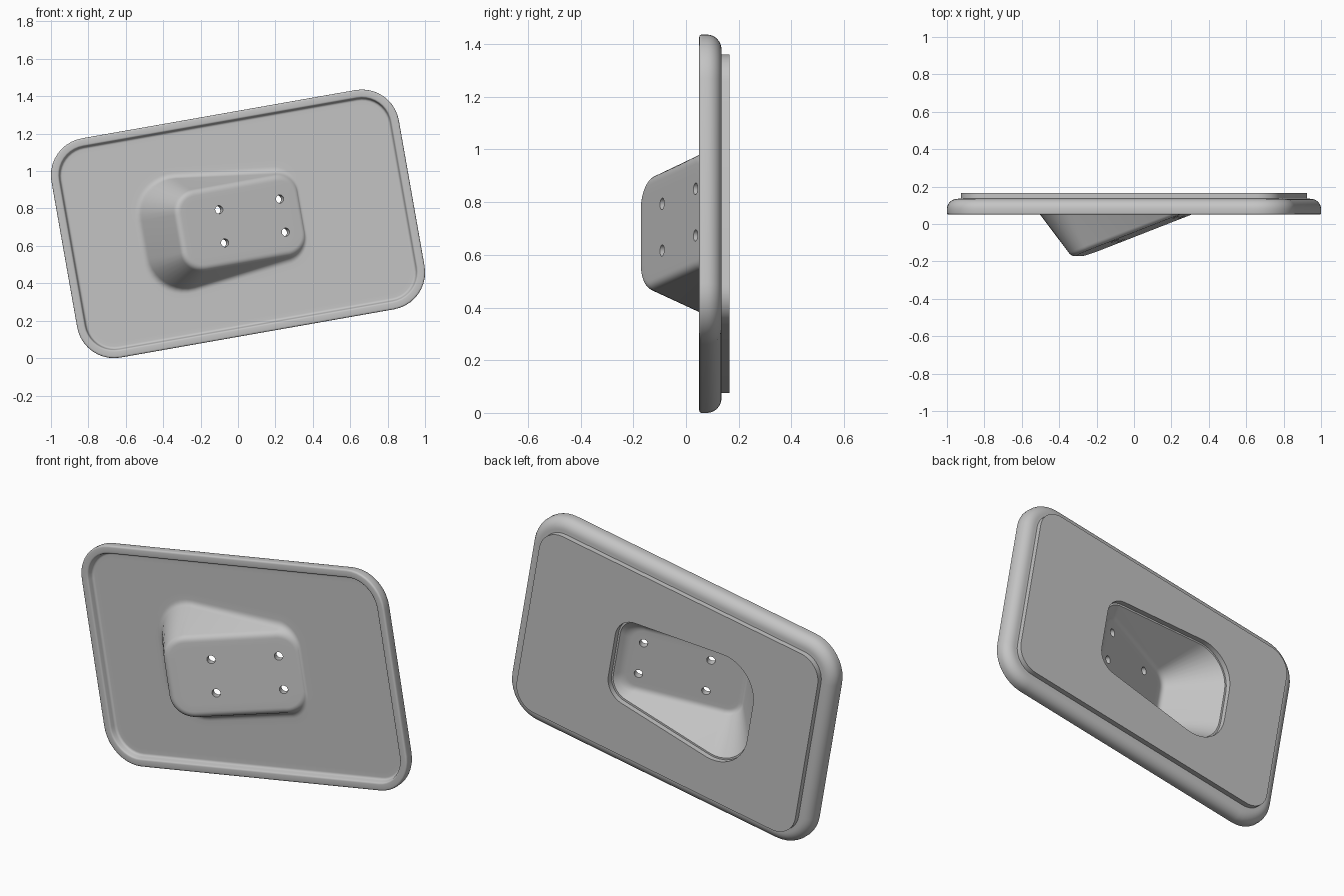
import bpy, bmesh, math
from mathutils import Vector, Matrix

if "Cube" in bpy.data.objects:
    bpy.data.objects.remove(bpy.data.objects["Cube"])

TILT = math.radians(10)
CENTRE_Z = 0.718
HALF_W, HALF_H, CORNER = 0.943, 0.595, 0.2
RIM_Y, PANEL_Y, BACK_Y = 0.05, 0.085, 0.135
SEGMENTS = 10

grey = bpy.data.materials.new("plain_grey")
grey.use_nodes = True
grey.diffuse_color = (0.55, 0.55, 0.55, 1)
grey.node_tree.nodes["Principled BSDF"].inputs["Base Color"].default_value = grey.diffuse_color


def to_world(u, v, y):
    """Turn panel coordinates into the tilted upright frame."""
    c, s = math.cos(TILT), math.sin(TILT)
    return Vector((u * c - v * s, y, CENTRE_Z + u * s + v * c))


def outline(left, right, half_left, half_right, r_left, r_right):
    """Rounded trapezoid, always with the same number of points."""
    corners = [(right, -half_right, r_right), (right, half_right, r_right),
               (left, half_left, r_left), (left, -half_left, r_left)]
    points = []
    for i, (u, v, r) in enumerate(corners):
        p = Vector((u, v))
        d1 = (p - Vector(corners[i - 1][:2])).normalized()
        d2 = (Vector(corners[(i + 1) % 4][:2]) - p).normalized()
        n1, n2 = Vector((d1.y, -d1.x)), Vector((d2.y, -d2.x))
        mid = p - (n1 + n2) * r / (1 + n1.dot(n2))
        start, turn = math.atan2(n1.y, n1.x), math.acos(n1.dot(n2))
        for k in range(SEGMENTS + 1):
            a = start + turn * k / SEGMENTS
            points.append(mid + r * Vector((math.cos(a), math.sin(a))))
    return points


def plate_ring(inset, y):
    w, h, r = HALF_W - inset, HALF_H - inset, CORNER - inset
    return [to_world(p.x, p.y, y) for p in outline(-w, w, h, h, r, r)]


def base_ring(inset, y):
    pts = outline(-0.515 + inset, 0.346 - inset, 0.328 - inset, 0.224 - inset,
                  0.2 - inset, 0.115 - inset)
    return [to_world(p.x, p.y + 0.004, y) for p in pts]


def face_depth(u):
    """Depth of the sloping mounting face."""
    return -0.175 + 0.385 * (u + 0.305)


def face_ring(inset, back):
    pts = outline(-0.315 + inset, 0.337 - inset, 0.212 - inset, 0.212 - inset,
                  0.11 - inset, 0.11 - inset)
    return [to_world(p.x, p.y + 0.002, face_depth(p.x) + back) for p in pts]


def soften(before, corner, after, size, steps=6):
    """Replace one sharp ring by a rounded run of rings."""
    rings = [[] for _ in range(steps + 1)]
    for a, b, c in zip(before, corner, after):
        da, dc = a - b, c - b
        reach = min(size, 0.45 * da.length, 0.45 * dc.length)
        p, q = b + da.normalized() * reach, b + dc.normalized() * reach
        for k, ring in enumerate(rings):
            t = k / steps
            ring.append(p * (1 - t) ** 2 + b * 2 * t * (1 - t) + q * t * t)
    return rings


def loft(name, rings, closed=False):
    """Skin a stack of rings; cap the ends or join them."""
    bm = bmesh.new()
    loops = [[bm.verts.new(p) for p in ring] for ring in rings]
    count = len(loops[0])
    pairs = list(zip(loops, loops[1:]))
    if closed:
        pairs.append((loops[-1], loops[0]))
    else:
        bm.faces.new(loops[0])
        bm.faces.new(loops[-1])
    for a, b in pairs:
        for i in range(count):
            j = (i + 1) % count
            bm.faces.new((a[i], a[j], b[j], b[i]))
    bmesh.ops.recalc_face_normals(bm, faces=bm.faces[:])
    mesh = bpy.data.meshes.new(name)
    bm.to_mesh(mesh)
    bm.free()
    mesh.materials.append(grey)
    obj = bpy.data.objects.new(name, mesh)
    bpy.context.collection.objects.link(obj)
    return obj


def activate(obj):
    bpy.ops.object.select_all(action='DESELECT')
    obj.select_set(True)
    bpy.context.view_layer.objects.active = obj


# Front of the pod: flat mounting face, rounded edge, flared foot
face_flat, face_edge = face_ring(0.06, 0), face_ring(0, 0)
foot, foot_flat = base_ring(0, PANEL_Y), base_ring(-0.06, PANEL_Y)
rings = [face_flat] + soften(face_flat, face_edge, foot, 0.045)
rings += soften(face_edge, foot, foot_flat, 0.03) + [foot_flat]

# Recessed panel and raised rim
panel_flat, rim_foot = plate_ring(0.085, PANEL_Y), plate_ring(0.05, PANEL_Y)
rim_inner, rim_outer = plate_ring(0.042, RIM_Y), plate_ring(0, RIM_Y)
side = plate_ring(0, 0.08)
rings += [panel_flat] + soften(panel_flat, rim_foot, rim_inner, 0.012)
rings += soften(rim_foot, rim_inner, rim_outer, 0.008, 3)
rings += soften(rim_inner, rim_outer, side, 0.01, 3)

# Rolled outer side and flat back
for k in range(9):
    a = math.pi / 2 * k / 8
    rings.append(plate_ring(0.058 * (1 - math.cos(a)), 0.08 + 0.055 * math.sin(a)))

# Hollow inside of the pod
mouth, pocket = base_ring(0.01, BACK_Y), face_ring(0.03, 0.042)
pocket_flat = face_ring(0.08, 0.042)
rings += [mouth] + soften(mouth, pocket, pocket_flat, 0.03) + [pocket_flat]
shell = loft("front_shell", rings)

# Back panel with an opening behind the pod
panel = loft("back_panel", [plate_ring(0.075, 0.13), plate_ring(0.075, 0.165),
                            base_ring(0, 0.165), base_ring(0, 0.13)], closed=True)

# Four screw holes square to the mounting face
along = to_world(1, 0, face_depth(1)) - to_world(0, 0, face_depth(0))
across = to_world(0, 1, 0) - to_world(0, 0, 0)
turn = along.cross(across).normalized().to_track_quat('Z', 'Y').to_matrix().to_4x4()
for u in (-0.09, 0.24):
    for v in (-0.088, 0.092):
        spot = to_world(u, v, face_depth(u) + 0.01)
        bpy.ops.mesh.primitive_cylinder_add(vertices=24, radius=0.022, depth=0.16)
        cutter = bpy.context.object
        cutter.name = "hole_cutter"
        cutter.hide_render = True
        cutter.matrix_world = Matrix.Translation(spot) @ turn
        bpy.context.view_layer.update()
        cut = shell.modifiers.new("screw_hole", 'BOOLEAN')
        cut.operation = 'DIFFERENCE'
        cut.solver = 'EXACT'
        cut.object = cutter
        activate(shell)
        bpy.ops.object.modifier_apply(modifier=cut.name)
        bpy.data.objects.remove(cutter)

for obj in (shell, panel):
    activate(obj)
    bpy.ops.object.shade_smooth_by_angle(angle=math.radians(35))
